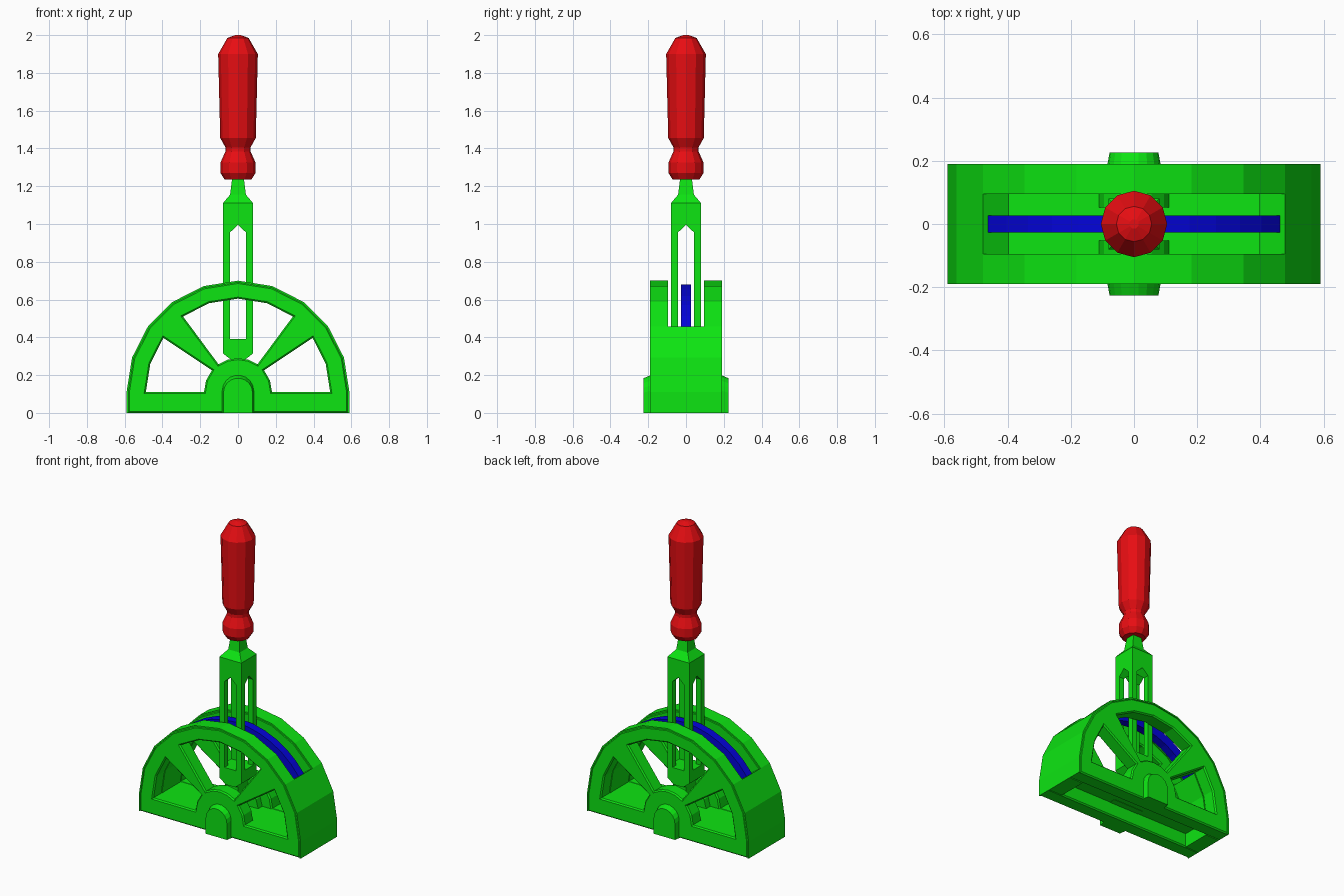
import bpy, bmesh
from math import sin, cos, radians, pi

if "Cube" in bpy.data.objects:
    bpy.data.objects.remove(bpy.data.objects["Cube"])

CZ = 0.11  # height of the pivot centre


def material(name, rgb):
    m = bpy.data.materials.new(name)
    m.diffuse_color = (*rgb, 1)
    m.use_nodes = True
    m.node_tree.nodes["Principled BSDF"].inputs["Base Color"].default_value = m.diffuse_color
    return m


GREEN = material("green", (0.004, 0.78, 0.006))
RED = material("red", (0.8, 0.004, 0.006))
BLUE = material("blue", (0.001, 0.001, 0.7))


def arc(r, angles, cz=CZ):
    return [(r * cos(radians(a)), cz + r * sin(radians(a))) for a in angles]


def mirror(loop):
    return [(-x, z) for x, z in reversed(loop)]


def loft(name, rings, mat):
    """Skin a stack of equal-sized rings and cap both ends."""
    bm = bmesh.new()
    vr = [[bm.verts.new(p) for p in ring] for ring in rings]
    n = len(rings[0])
    for a, b in zip(vr, vr[1:]):
        for i in range(n):
            j = (i + 1) % n
            bm.faces.new((a[i], a[j], b[j], b[i]))
    bm.faces.new(vr[0])
    bm.faces.new(vr[-1])
    bmesh.ops.recalc_face_normals(bm, faces=bm.faces)
    me = bpy.data.meshes.new(name)
    bm.to_mesh(me)
    bm.free()
    ob = bpy.data.objects.new(name, me)
    bpy.context.collection.objects.link(ob)
    me.materials.append(mat)
    return ob


def prism(name, loop, y0, y1, mat):
    """Extrude an x-z outline along y."""
    return loft(name, [[(x, y, z) for x, z in loop] for y in (y0, y1)], mat)


def plate(name, loops, y, thick, bevel, mat):
    """Bevelled flat plate with holes, standing in the x-z plane."""
    cu = bpy.data.curves.new(name, 'CURVE')
    cu.dimensions = '2D'
    cu.fill_mode = 'BOTH'
    cu.extrude = thick / 2 - bevel
    cu.bevel_depth = bevel
    cu.bevel_resolution = 0
    cu.offset = -bevel
    for loop in loops:
        sp = cu.splines.new('POLY')
        sp.points.add(len(loop) - 1)
        for p, (x, z) in zip(sp.points, loop):
            p.co = (x, z, 0, 1)
        sp.use_cyclic_u = True
    cu.materials.append(mat)
    ob = bpy.data.objects.new(name, cu)
    bpy.context.collection.objects.link(ob)
    ob.location.y = y
    ob.rotation_euler.x = pi / 2
    bpy.ops.object.select_all(action='DESELECT')
    ob.select_set(True)
    bpy.context.view_layer.objects.active = ob
    bpy.ops.object.convert(target='MESH')
    bpy.ops.object.shade_flat()
    return ob


# Side plates: half wheel with two side windows and one upper window
half = range(0, 181, 18)
outline = [(0.583, 0)] + arc(0.583, half) + [(-0.583, 0)]
side_win = arc(0.488, (0, 18, 36)) + arc(0.18, (40, 20, 0))
top_win = arc(0.495, (54, 72, 90, 108, 126)) + arc(0.18, (125, 108, 90, 72, 55))
band = ([(0.581, 0), (0.59, 0)] + arc(0.59, half) + [(-0.59, 0), (-0.581, 0)]
        + arc(0.581, reversed(half)))
arch = [(0.083, 0)] + arc(0.083, range(0, 181, 20), 0.115) + [(-0.083, 0)]
lug = [(0.11, 0.09)] + arc(0.11, range(0, 181, 30)) + [(-0.11, 0.09)]
for s, side in ((-1, "front"), (1, "back")):
    plate(side + "_plate", [outline, side_win, mirror(side_win), top_win],
          s * 0.1425, 0.095, 0.008, GREEN)
    prism(side + "_rim_band", band, s * 0.095, s * 0.19, GREEN)
    # Tapered pivot boss outside, pivot lug inside
    loft(side + "_pivot_boss",
         [[(x * k, s * y, z * k) for x, z in arch]
          for y, k in ((0.18, 1.03), (0.226, 0.93))], GREEN)
    prism(side + "_pivot_lug", lug, s * 0.052, s * 0.11, GREEN)

# Rim ends joining the plates, and the raised floor
end = [(0.488, 0), (0.59, 0)] + arc(0.59, (0, 18, 36)) + arc(0.488, (36, 18, 0))
prism("right_rim_end", end, -0.096, 0.096, GREEN)
prism("left_rim_end", mirror(end), -0.096, 0.096, GREEN)
prism("floor", [(-0.5, 0.092), (0.5, 0.092), (0.5, 0.108), (-0.5, 0.108)],
      -0.11, 0.11, GREEN)

# Blue guide arc running through the lever
sweep = range(36, 145, 9)
prism("guide_arc", arc(0.57, sweep) + arc(0.51, reversed(sweep)),
      -0.027, 0.027, BLUE)


# Lever: square shaft, slotted both ways with pointed slot tops
def rect(hx, hy, z):
    return [(-hx, -hy, z), (hx, -hy, z), (hx, hy, z), (-hx, hy, z)]


lever = loft("lever", [rect(*r) for r in (
    (0.035, 0.05, 0.1), (0.035, 0.05, 0.27), (0.035, 0.08, 0.28),
    (0.08, 0.08, 0.315), (0.08, 0.08, 1.11),
    (0.042, 0.042, 1.155), (0.03, 0.03, 1.25))], GREEN)
slot = [(-0.043, 0.39), (0.043, 0.39), (0.043, 0.955), (0, 0.995), (-0.043, 0.955)]
for i in range(2):
    cutter = prism("slot_cutter", slot, -0.2, 0.2, GREEN)
    cutter.rotation_euler.z = i * pi / 2
    cutter.hide_render = True
    mod = lever.modifiers.new("slot", 'BOOLEAN')
    mod.operation = 'DIFFERENCE'
    mod.solver = 'EXACT'
    mod.object = cutter
    bpy.context.view_layer.objects.active = lever
    bpy.context.view_layer.update()
    bpy.ops.object.modifier_apply(modifier=mod.name)
    bpy.data.objects.remove(cutter)

# Turned twelve-sided handle
profile = [(0.07, 1.235), (0.093, 1.27), (0.093, 1.325), (0.066, 1.385),
           (0.066, 1.405), (0.094, 1.455), (0.105, 1.9), (0.056, 1.985), (0.015, 2.0)]
loft("handle", [[(r * cos(i * pi / 6), r * sin(i * pi / 6), z)
                 for i in range(12)] for r, z in profile], RED)
